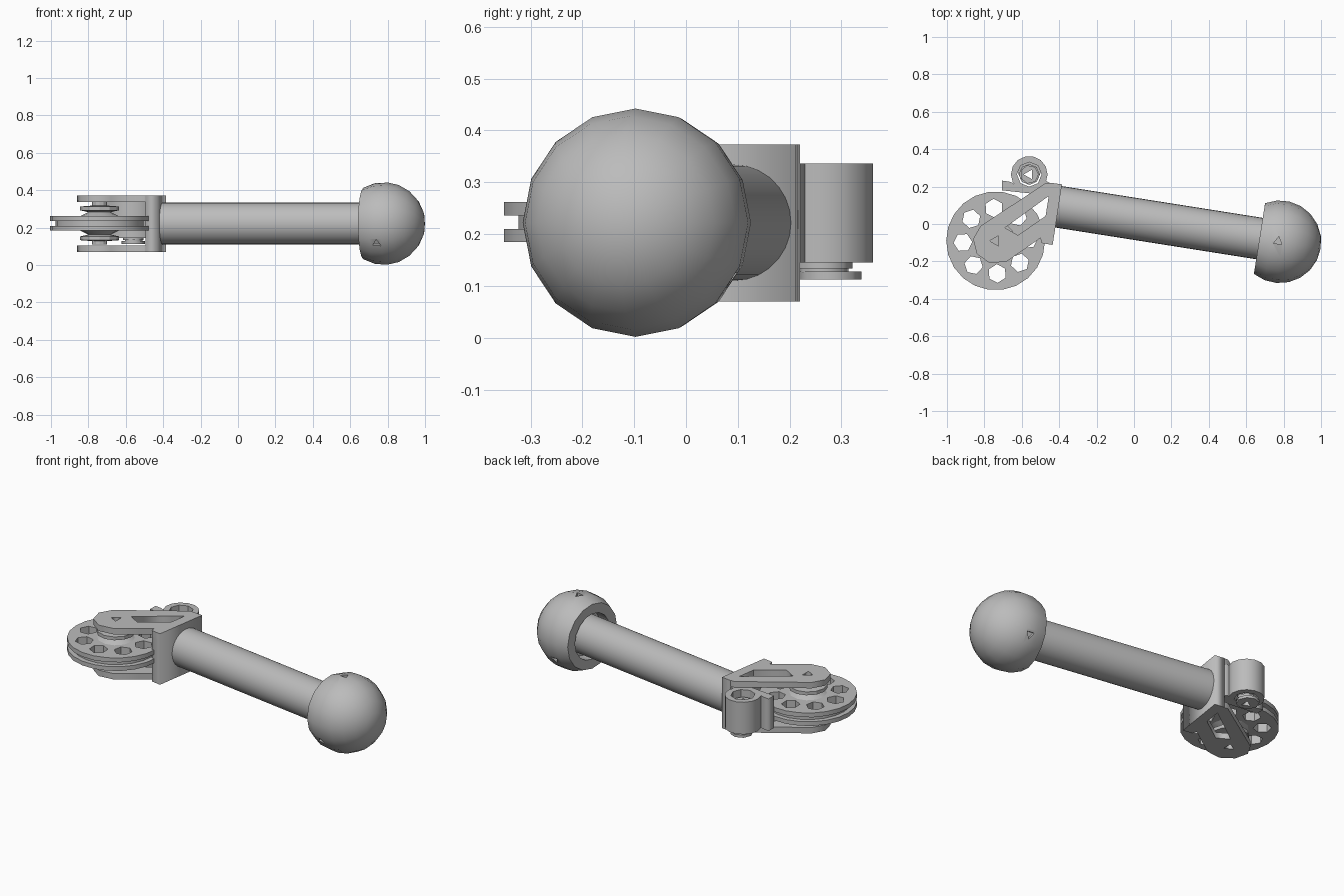
import bpy, bmesh
from math import pi, sin, cos, atan2, radians
from mathutils import Matrix, Vector

cube = bpy.data.objects.get("Cube")
if cube:
    bpy.data.objects.remove(cube, do_unlink=True)

grey = bpy.data.materials.new("plain_grey")
grey.use_nodes = True
grey.diffuse_color = (0.5, 0.5, 0.5, 1)
grey.node_tree.nodes["Principled BSDF"].inputs["Base Color"].default_value = (0.5, 0.5, 0.5, 1)

MID = 0.222                              # height of the main axis
WHEEL = Vector((-0.74, -0.09))           # wheel centre
TUBE = Vector((-0.56, 0.265))            # clamp tube centre
ROD_START = Vector((-0.41, 0.093, MID))
BALL = Vector((0.78, -0.095, MID))
AXIS = BALL - ROD_START
TILT = atan2(AXIS.y, AXIS.x)


def select(ob):
    bpy.ops.object.select_all(action='DESELECT')
    ob.select_set(True)
    bpy.context.view_layer.objects.active = ob


def add_mesh(name, bm, smooth=None):
    bmesh.ops.remove_doubles(bm, verts=bm.verts, dist=0.0001)
    bmesh.ops.recalc_face_normals(bm, faces=bm.faces)
    me = bpy.data.meshes.new(name)
    bm.to_mesh(me)
    bm.free()
    ob = bpy.data.objects.new(name, me)
    bpy.context.collection.objects.link(ob)
    me.materials.append(grey)
    if smooth:
        select(ob)
        bpy.ops.object.shade_smooth_by_angle(angle=radians(smooth))
    return ob


def ring(centre, radius, sides, turn=0.0):
    return [(centre[0] + radius * cos(turn + 2 * pi * i / sides),
             centre[1] + radius * sin(turn + 2 * pi * i / sides)) for i in range(sides)]


def plate(name, outline, holes, z0, z1, smooth=None):
    """Flat outline with holes, extruded from z0 to z1."""
    cu = bpy.data.curves.new(name, 'CURVE')
    cu.dimensions, cu.fill_mode = '2D', 'BOTH'
    cu.extrude = (z1 - z0) / 2
    for pts in [outline] + holes:
        sp = cu.splines.new('POLY')
        sp.points.add(len(pts) - 1)
        for p, (x, y) in zip(sp.points, pts):
            p.co = (x, y, 0, 1)
        sp.use_cyclic_u = True
    tmp = bpy.data.objects.new(name + "_outline", cu)
    bpy.context.collection.objects.link(tmp)
    bpy.context.view_layer.update()
    me = tmp.to_mesh()
    bm = bmesh.new()
    bm.from_mesh(me)
    tmp.to_mesh_clear()
    bpy.data.objects.remove(tmp, do_unlink=True)
    bmesh.ops.translate(bm, verts=bm.verts, vec=(0, 0, (z0 + z1) / 2))
    return add_mesh(name, bm, smooth)


def lathe(name, profile, matrix, sides, smooth=35):
    """Spin (along, radius) points round the local z axis."""
    bm = bmesh.new()
    vs = [bm.verts.new((r, 0, h)) for h, r in profile]
    es = [bm.edges.new(pair) for pair in zip(vs, vs[1:])]
    bmesh.ops.spin(bm, geom=vs + es, cent=(0, 0, 0), axis=(0, 0, 1),
                   angle=2 * pi, steps=sides)
    bmesh.ops.transform(bm, matrix=matrix, verts=bm.verts)
    return add_mesh(name, bm, smooth)


def along_axis(origin):
    return (Matrix.Translation(origin) @ Matrix.Rotation(TILT, 4, 'Z')
            @ Matrix.Rotation(pi / 2, 4, 'Y'))


# Rod
length = AXIS.length
lathe("rod", [(0, 0), (0, 0.112), (length - 0.04, 0.112), (length - 0.04, 0)],
      along_axis(ROD_START), 28)

# Ball knob with a flat, socketed face
R = 0.221
arc = [(R * cos(t * radians(120) / 7), R * sin(t * radians(120) / 7)) for t in range(8)]
socket = [(-R / 2, 0.135), (-0.04, 0.135), (-0.04, 0)]
knob = lathe("ball_knob", arc + socket, along_axis(BALL), 16, 40)

# Three triangular set-screw holes round the knob
for i in range(3):
    bm = bmesh.new()
    bmesh.ops.create_cone(bm, cap_ends=True, segments=3, radius1=0.026, radius2=0.026,
                          depth=0.05)
    spin = Matrix.Rotation(TILT, 4, 'Z') @ Matrix.Rotation(i * 2 * pi / 3, 4, 'X')
    bmesh.ops.transform(bm, verts=bm.verts, matrix=Matrix.Translation(BALL) @ spin
                        @ Matrix.Translation((-0.01, 0, R)))
    cutter = add_mesh("screw_hole_cutter", bm)
    cutter.hide_render = True
    mod = knob.modifiers.new("screw_hole", 'BOOLEAN')
    mod.operation, mod.object, mod.solver = 'DIFFERENCE', cutter, 'EXACT'
    select(knob)
    bpy.ops.object.modifier_apply(modifier=mod.name)
    bpy.data.objects.remove(cutter, do_unlink=True)

# Fork base and its two arms
plate("fork_base", [(-0.385, 0.212), (-0.445, 0.22), (-0.495, -0.102), (-0.435, -0.112)],
      [], 0.07, 0.373)
arm = [(-0.385, 0.212), (-0.47, 0.22), (-0.82, -0.01), (-0.86, -0.08), (-0.84, -0.16),
       (-0.77, -0.21), (-0.68, -0.2), (-0.5, -0.075), (-0.495, -0.102), (-0.435, -0.112)]
slot = [(-0.435, 0.165), (-0.69, -0.02), (-0.62, -0.06), (-0.455, 0.055)]
arm_holes = [slot, ring(WHEEL, 0.032, 3, pi), ring((-0.46, -0.065), 0.016, 3)]
for name, z in (("upper_arm", 0.338), ("lower_arm", 0.07)):
    plate(name, arm, arm_holes, z, z + 0.035)

# Grooved wheel with eight lightening holes
holes = [ring(WHEEL + Vector((cos(a), sin(a))) * 0.175, 0.05, 6, a)
         for a in (i * pi / 4 + 0.05 for i in range(8))]
for name, radius, z0, z1 in (("wheel_lower_flange", 0.264, 0.185, 0.21),
                             ("wheel_web", 0.236, 0.21, 0.236),
                             ("wheel_upper_flange", 0.264, 0.236, 0.262)):
    plate(name, ring(WHEEL, radius, 22), holes, z0, z1, 30)

# Stepped hub and axle spacers, mirrored about the wheel's mid plane
half = [(0.113, 0.04), (0.095, 0.04), (0.09, 0.105), (0.07, 0.105), (0.06, 0.06), (0.035, 0.11)]
lathe("wheel_hub", [(0.113, 0)] + half + [(-h, r) for h, r in reversed(half)] + [(-0.113, 0)],
      Matrix.Translation((*WHEEL, 0.223)), 12, 25)

# Clamp tube with its foot on the fork
plate("clamp_tube", ring(TUBE, 0.098, 14), [ring(TUBE, 0.066, 8)], 0.145, 0.336, 40)
plate("clamp_foot", [(-0.705, 0.232), (-0.705, 0.18), (-0.43, 0.15), (-0.43, 0.21),
                     (-0.47, 0.23), (-0.53, 0.2), (-0.62, 0.2), (-0.66, 0.225)],
      [], 0.145, 0.336)

# Screw inside the tube, its head showing underneath
plate("clamp_screw", ring(TUBE, 0.05, 7), [ring(TUBE, 0.03, 3, pi)], 0.125, 0.3)
plate("clamp_screw_head", ring(TUBE + Vector((0, 0.012)), 0.062, 8),
      [ring(TUBE, 0.03, 3, pi)], 0.112, 0.128)
plate("clamp_washer", ring(TUBE, 0.056, 8), [ring(TUBE, 0.03, 3, pi)], 0.134, 0.146)
